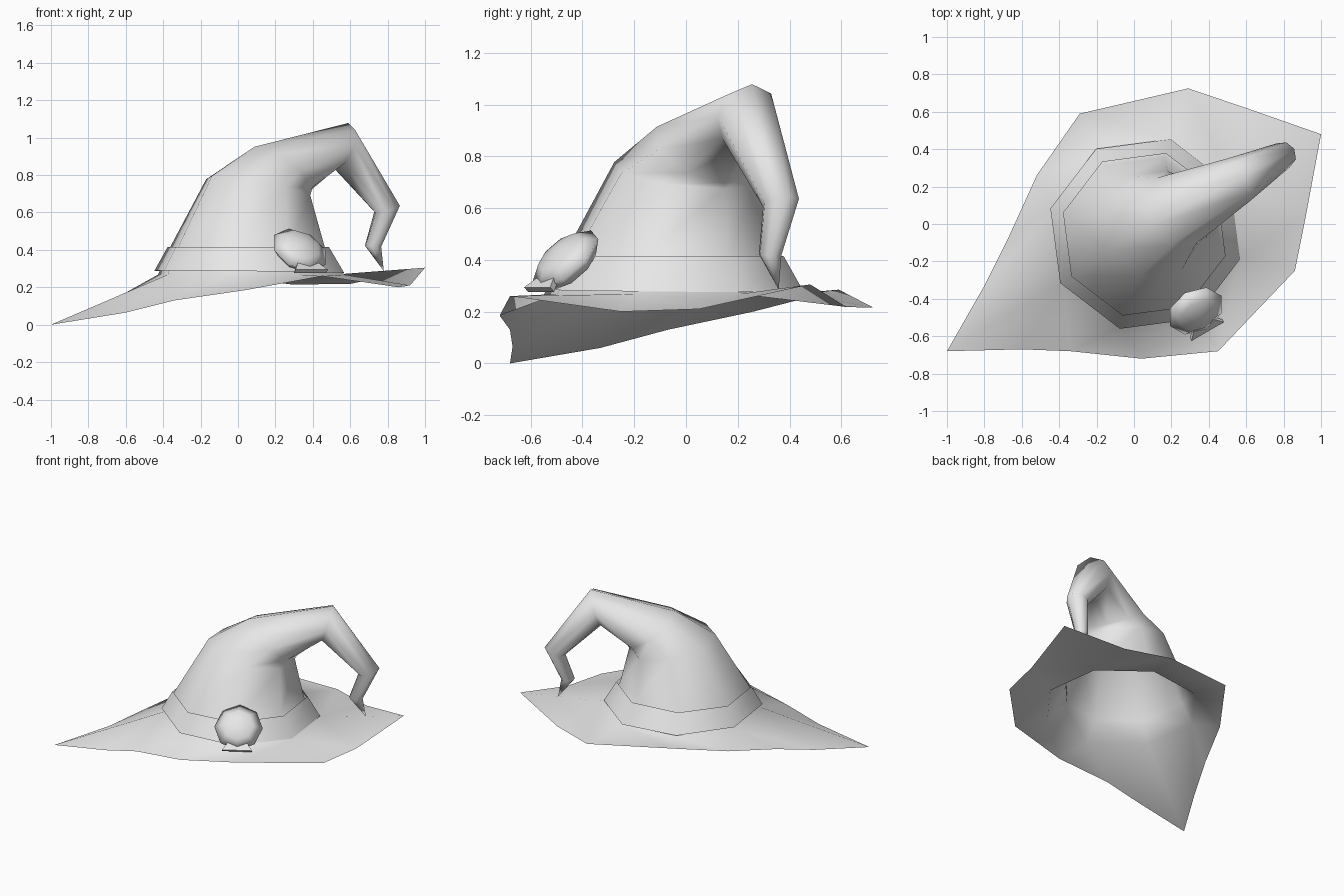
import bpy
import math
from mathutils import Vector

cube = bpy.data.objects.get("Cube")
if cube:
    bpy.data.objects.remove(cube, do_unlink=True)

grey = bpy.data.materials.new("light_grey")
grey.use_nodes = True
colour = (0.8, 0.8, 0.8, 1)
grey.diffuse_color = colour
grey.node_tree.nodes["Principled BSDF"].inputs["Base Color"].default_value = colour

SIDES = 8
LEAN = math.radians(30)          # heading in which the crown droops
HEADING = Vector((math.cos(LEAN), math.sin(LEAN), 0))
ACROSS = Vector((-math.sin(LEAN), math.cos(LEAN), 0))
UP = Vector((0, 0, 1))


def build(name, verts, faces, smooth=True):
    mesh = bpy.data.meshes.new(name)
    mesh.from_pydata(verts, [], faces)
    mesh.materials.append(grey)
    mesh.polygons.foreach_set("use_smooth", [smooth] * len(mesh.polygons))
    obj = bpy.data.objects.new(name, mesh)
    bpy.context.collection.objects.link(obj)
    return obj


def skin(rings, tip=None):
    """Vertices and faces over rings of equal size, with an optional pointed end."""
    n = len(rings[0])
    verts = [p for ring in rings for p in ring]
    faces = [(k * n + i, k * n + (i + 1) % n, (k + 1) * n + (i + 1) % n, (k + 1) * n + i)
             for k in range(len(rings) - 1) for i in range(n)]
    if tip is not None:
        last = len(verts) - n
        verts.append(tip)
        faces += [(last + i, last + (i + 1) % n, len(verts) - 1) for i in range(n)]
    return verts, faces


def circle(centre, radius, u, v):
    steps = [2 * math.pi * i / SIDES for i in range(SIDES)]
    return [Vector(centre) + radius * (u * math.cos(a) + v * math.sin(a)) for a in steps]


def tilted_ring(centre, radius, tilt):
    t = math.radians(tilt)
    return circle(centre, radius, HEADING * math.cos(t) - UP * math.sin(t), ACROSS)


def zip_loops(outer, inner, verts, middle):
    """Triangles between two loops of vertex numbers, matched by their angle."""
    def turn(i):
        d = verts[i] - middle
        return math.atan2(d.y, d.x) % (2 * math.pi)

    outer, inner = sorted(outer, key=turn), sorted(inner, key=turn)
    a = b = 0
    faces = []
    while a < len(outer) or b < len(inner):
        o, i = outer[a % len(outer)], inner[b % len(inner)]
        next_o, next_i = outer[(a + 1) % len(outer)], inner[(b + 1) % len(inner)]
        o_turn = turn(next_o) + 2 * math.pi * (a + 1 >= len(outer))
        i_turn = turn(next_i) + 2 * math.pi * (b + 1 >= len(inner))
        if b >= len(inner) or (a < len(outer) and o_turn <= i_turn):
            faces.append((o, next_o, i))
            a += 1
        else:
            faces.append((o, next_i, i))
            b += 1
    return faces


# Crown: stout cone that bends over into a drooping, crooked tail
middle = Vector((0.07, -0.05, 0.268))
spine = [(middle, 0.515, 0),
         ((0.05, -0.06, 0.41), 0.43, 0),
         ((0.108, 0.003, 0.735), 0.292, 12),
         ((0.228, 0.07, 0.825), 0.205, 38),
         ((0.555, 0.235, 0.955), 0.13, 108),
         ((0.797, 0.367, 0.62), 0.073, 162),
         ((0.722, 0.325, 0.42), 0.045, 185)]
verts, faces = skin([tilted_ring(*s) for s in spine], tip=Vector((0.78, 0.358, 0.285)))

# Brim: uneven rim joined to the foot of the crown in one skin
rim = [(-1, -0.68, 0), (-0.6, -0.67, 0.065), (-0.34, -0.68, 0.13), (0.04, -0.72, 0.185),
       (0.45, -0.68, 0.26), (0.86, -0.25, 0.2), (0.92, 0.05, 0.21), (1, 0.48, 0.305),
       (0.6, 0.62, 0.218), (0.29, 0.725, 0.215), (-0.29, 0.59, 0.285), (-0.52, 0.26, 0.2),
       (-0.67, -0.07, 0.13), (-0.8, -0.33, 0.06)]
first = len(verts)
verts += [Vector(p) for p in rim]
faces += zip_loops(range(first, len(verts)), range(SIDES), verts, middle)
build("crown_and_brim", verts, faces)

# Band: flared collar round the foot of the crown
build("band", *skin([tilted_ring((0.06, -0.053, 0.283), 0.525, 0.8),
                     tilted_ring((0.055, -0.055, 0.415), 0.447, 0)]))

# Ornament: faceted dome with a flared foot, leaning back on the band
side = Vector((0.86, 0.5, 0)).normalized()
outward = Vector((0.36, -0.61, 0.71)).normalized()
rise = outward.cross(side).normalized()
hub = Vector((0.33, -0.465, 0.4))
dome = [circle(hub + outward * d, r, side, rise)
        for d, r in ((-0.05, 0.11), (0.0, 0.16), (0.045, 0.1))]
dome_verts, dome_faces = skin(dome, tip=hub + outward * 0.065)
dome_faces.append(tuple(reversed(range(SIDES))))
build("ornament_dome", dome_verts, dome_faces)

foot_verts = [hub + side * (s * w) - rise * h + outward * d
              for h, w in ((0.1, 0.055), (0.165, 0.1))
              for s, d in ((-1, -0.01), (1, -0.01), (1, 0.015), (-1, 0.015))]
foot_faces = [(3, 2, 1, 0), (4, 5, 6, 7)]
foot_faces += [(i, (i + 1) % 4, (i + 1) % 4 + 4, i + 4) for i in range(4)]
build("ornament_foot", foot_verts, foot_faces, smooth=False)
